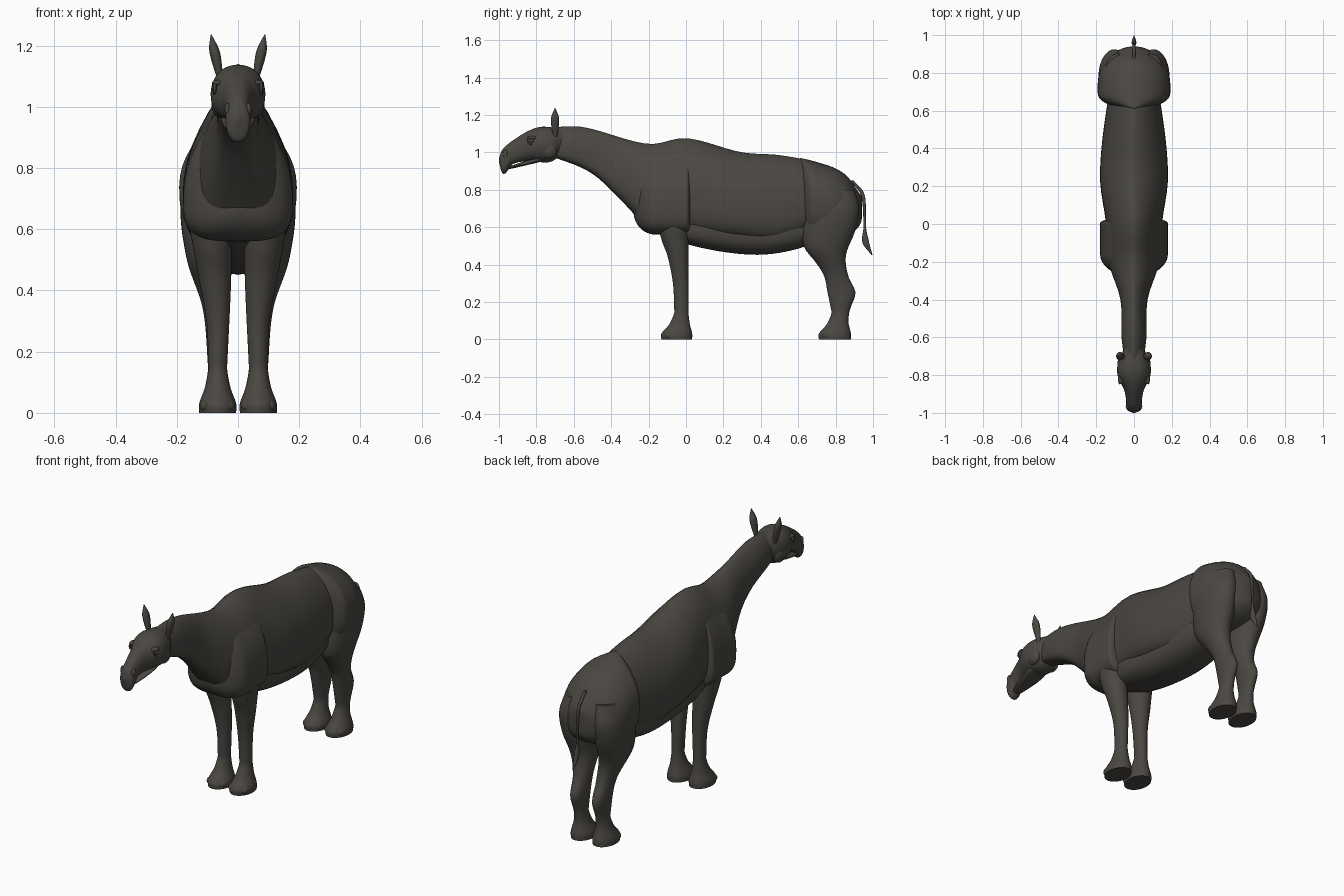
import bpy
import bmesh
from math import cos, sin, pi, sqrt
from mathutils import Matrix

cube = bpy.data.objects.get("Cube")
if cube:
    bpy.data.objects.remove(cube, do_unlink=True)

# Single hide colour
hide = bpy.data.materials.new("dark_grey_brown_hide")
hide.use_nodes = True
colour = (0.07, 0.064, 0.055, 1)
hide.diffuse_color = colour
shader = next(n for n in hide.node_tree.nodes if n.type == "BSDF_PRINCIPLED")
shader.inputs["Base Color"].default_value = colour
shader.inputs["Roughness"].default_value = 0.8

SIDES = 40
STEPS = 50


def curve(*points):
    """Smooth function through a few points, level beyond its ends."""
    last = len(points) - 1

    def slope(i):
        (a, low), (b, high) = points[max(i - 1, 0)], points[min(i + 1, last)]
        return (high - low) / (b - a)

    def value(position):
        position = min(max(position, points[0][0]), points[last][0])
        i = 0
        while i < last - 1 and position > points[i + 1][0]:
            i += 1
        (a, low), (b, high) = points[i], points[i + 1]
        span = b - a
        t = (position - a) / span
        ease = t * t * (3 - 2 * t)
        bend = span * t * (1 - t) * (slope(i) * (1 - t) - slope(i + 1) * t)
        return low + (high - low) * ease + bend

    return value


def level(amount):
    return lambda position: amount


def rounded(start, end, front_radius, back_radius):
    """One along the middle, falling to nothing at both ends in an arc."""
    def value(y):
        u = max((start + front_radius - y) / front_radius,
                (y - end + back_radius) / back_radius, 0)
        return sqrt(max(1 - u * u, 0.001))

    return value


def finish(name, bm, mirror):
    bmesh.ops.recalc_face_normals(bm, faces=bm.faces)
    mesh = bpy.data.meshes.new(name)
    bm.to_mesh(mesh)
    bm.free()
    mesh.materials.append(hide)
    obj = bpy.data.objects.new(name, mesh)
    bpy.context.collection.objects.link(obj)
    if mirror:
        obj.modifiers.new("mirror", "MIRROR")
    bpy.ops.object.select_all(action="DESELECT")
    obj.select_set(True)
    bpy.context.view_layer.objects.active = obj
    bpy.ops.object.shade_smooth_by_angle(angle=1)


def skin(name, start, end, section, mirror=False):
    """Join the sections between two stations, packed closer at the ends."""
    bm = bmesh.new()
    loops = []
    for i in range(STEPS + 1):
        station = start + (end - start) * (1 - cos(pi * i / STEPS)) / 2
        angles = [2 * pi * k / SIDES for k in range(SIDES)]
        loops.append([bm.verts.new(section(station, cos(a), sin(a))) for a in angles])
    for one, two in zip(loops, loops[1:]):
        for i in range(SIDES):
            j = (i + 1) % SIDES
            bm.faces.new((one[i], one[j], two[j], two[i]))
    bm.faces.new(loops[0])
    bm.faces.new(loops[-1])
    finish(name, bm, mirror)


def lengthwise(name, start, end, top, bottom, width, widest=0.5, upper=1.0, lower=0.8):
    """Egg-shaped sections along y; upper and lower set how full each half is."""
    def section(y, c, s):
        high, low = top(y), bottom(y)
        middle = low + (high - low) * widest
        side = width(y) * abs(c) ** (upper if s > 0 else lower)
        rise = (high - middle) * s if s > 0 else (low - middle) * abs(s) ** lower
        return (side if c > 0 else -side, y, middle + rise)

    skin(name, start, end, section)


def upright(name, start, end, front, back, inner, outer, mirror=True):
    """Oval sections along z."""
    def section(z, c, s):
        a, b, f, r = inner(z), outer(z), front(z), back(z)
        return ((a + b + (b - a) * c) / 2, (f + r + (r - f) * s) / 2, z)

    skin(name, start, end, section, mirror)


def balls(name, centres, radii):
    """Mirrored ellipsoids."""
    bm = bmesh.new()
    for centre in centres:
        place = Matrix.Translation(centre) @ Matrix.Diagonal((*radii, 1))
        bmesh.ops.create_uvsphere(bm, u_segments=20, v_segments=12, radius=1, matrix=place)
    finish(name, bm, True)


# Spine line shared by the body parts
spine = curve((-0.72, 1.135), (-0.55, 1.135), (-0.2, 1.045), (0, 1.076), (0.3, 1),
              (0.5, 0.985), (0.7, 0.945), (0.85, 0.88), (0.94, 0.76))

# Neck and barrel
lengthwise("neck_and_trunk", -0.72, 0.85, spine,
           curve((-0.72, 0.98), (-0.5, 0.885), (-0.3, 0.695), (-0.2, 0.59), (0, 0.57),
                 (0.3, 0.53), (0.5, 0.52), (0.85, 0.66)),
           curve((-0.72, 0.05), (-0.6, 0.066), (-0.4, 0.072), (-0.2, 0.135), (0, 0.148),
                 (0.25, 0.18), (0.6, 0.147), (0.85, 0.09)),
           widest=0.4, upper=1.3, lower=0.65)

# Belly below the skin fold
belly_shape = rounded(-0.2, 0.78, 0.35, 0.3)
lengthwise("belly", -0.2, 0.78, level(0.7),
           curve((-0.2, 0.6), (0, 0.51), (0.35, 0.453), (0.6, 0.485), (0.78, 0.57)),
           lambda y: 0.135 * belly_shape(y))

# Shoulder skin, ending in an abrupt fold
shoulder_shape = rounded(-0.28, 0.035, 0.12, 0.03)
lengthwise("shoulders", -0.28, 0.035,
           lambda y: spine(y) - 0.045 - 0.15 * (1 - shoulder_shape(y)),
           lambda y: 0.56 + 0.12 * (1 - shoulder_shape(y)),
           lambda y: 0.179 * shoulder_shape(y),
           widest=0.32, upper=1.3, lower=0.6)

# Hindquarters
hip_shape = rounded(0.61, 0.94, 0.08, 0.2)
lengthwise("hindquarters", 0.61, 0.94,
           lambda y: spine(y) + 0.003,
           lambda y: 0.53 + 0.12 * (1 - hip_shape(y)),
           lambda y: 0.192 * hip_shape(y), upper=1.05)

# Legs, which flare into broad feet
foot = curve((0, 1), (0.03, 1), (0.08, 0.4), (0.14, 0))


def leg_pair(name, top, front, back, outer, toe):
    inner = curve((0.14, 0.036), (0.45, 0.022), (0.7, 0.02))
    upright(name + "_legs", 0, top,
            lambda z: front(z) - 0.07 * foot(z),
            lambda z: back(z) + 0.02 * foot(z),
            lambda z: inner(z) - 0.03 * foot(z),
            lambda z: outer(z) + 0.03 * foot(z))
    balls(name + "_hooves",
          [(0.067 + side * 0.036, toe + abs(side) * 0.014, 0.022) for side in (-1, 0, 1)],
          (0.021, 0.03, 0.021))


leg_pair("front", 0.7,
         curve((0.14, -0.062), (0.3, -0.07), (0.45, -0.1), (0.53, -0.13), (0.7, -0.17)),
         level(0.013),
         curve((0.14, 0.097), (0.3, 0.103), (0.45, 0.13), (0.6, 0.158)), -0.1)
leg_pair("hind", 0.8,
         curve((0.14, 0.78), (0.25, 0.757), (0.34, 0.738), (0.41, 0.695), (0.5, 0.63),
               (0.68, 0.635)),
         curve((0.1, 0.862), (0.17, 0.88), (0.25, 0.906), (0.34, 0.867), (0.45, 0.855),
               (0.58, 0.904), (0.7, 0.925), (0.8, 0.9)),
         curve((0.14, 0.097), (0.34, 0.115), (0.5, 0.167), (0.68, 0.188), (0.8, 0.16)), 0.745)

# Head with drooping upper lip
lengthwise("skull", -1, -0.66,
           curve((-1, 0.968), (-0.985, 1.01), (-0.935, 1.057), (-0.84, 1.116),
                 (-0.77, 1.137), (-0.66, 1.125)),
           curve((-1, 0.95), (-0.985, 0.893), (-0.965, 0.888), (-0.93, 0.935),
                 (-0.84, 0.953), (-0.73, 0.948), (-0.66, 0.99)),
           curve((-1, 0.006), (-0.985, 0.036), (-0.93, 0.042), (-0.88, 0.052),
                 (-0.8, 0.087), (-0.72, 0.082), (-0.66, 0.05)), upper=0.9, lower=0.9)

# Lower jaw
chin = curve((-0.96, 0.907), (-0.9, 0.92), (-0.74, 0.958))
lengthwise("lower_jaw", -0.96, -0.74, lambda y: chin(y) + 0.1 * (y + 1.1), chin,
           curve((-0.96, 0.012), (-0.93, 0.03), (-0.8, 0.055), (-0.74, 0.04)))

# Eyes with lids, cheeks and nostrils
balls("eyes", [(0.074, -0.826, 1.062)], (0.012, 0.014, 0.014))
balls("brows", [(0.066, -0.822, 1.078)], (0.019, 0.026, 0.01))
balls("cheeks", [(0.06, -0.735, 1.01)], (0.027, 0.045, 0.045))
balls("nostril_rims", [(0.034, -0.966, 0.99)], (0.01, 0.015, 0.022))
bpy.ops.mesh.primitive_torus_add(major_radius=0.018, minor_radius=0.005,
                                 major_segments=24, minor_segments=8, location=(0, 0, 0))
lids = bpy.context.object
lids.name = "eyelids"
lids.data.transform(Matrix.Translation((0.076, -0.826, 1.062)) @ Matrix.Rotation(pi / 2, 4, "Y"))
lids.data.materials.append(hide)
lids.modifiers.new("mirror", "MIRROR")
bpy.ops.object.shade_smooth_by_angle(angle=1)

# Leaf-shaped ears that lean outwards
leaf = curve((1.08, 0.5), (1.18, 1), (1.236, 0.1))
lean = curve((1.08, 0.056), (1.236, 0.088))
upright("ears", 1.08, 1.236,
        lambda z: -0.7 - 0.022 * leaf(z), lambda z: -0.7 + 0.022 * leaf(z),
        lambda z: lean(z) - 0.017 * leaf(z), lambda z: lean(z) + 0.017 * leaf(z))

# Thin tail with a flat tuft
tail_path = curve((0.45, 0.995), (0.52, 0.961), (0.65, 0.955), (0.78, 0.942), (0.85, 0.885))
tail_size = curve((0.45, 0.003), (0.52, 0.018), (0.6, 0.007), (0.8, 0.011))
upright("tail", 0.45, 0.85,
        lambda z: tail_path(z) - tail_size(z), lambda z: tail_path(z) + tail_size(z),
        lambda z: -0.7 * tail_size(z), lambda z: 0.7 * tail_size(z), mirror=False)
